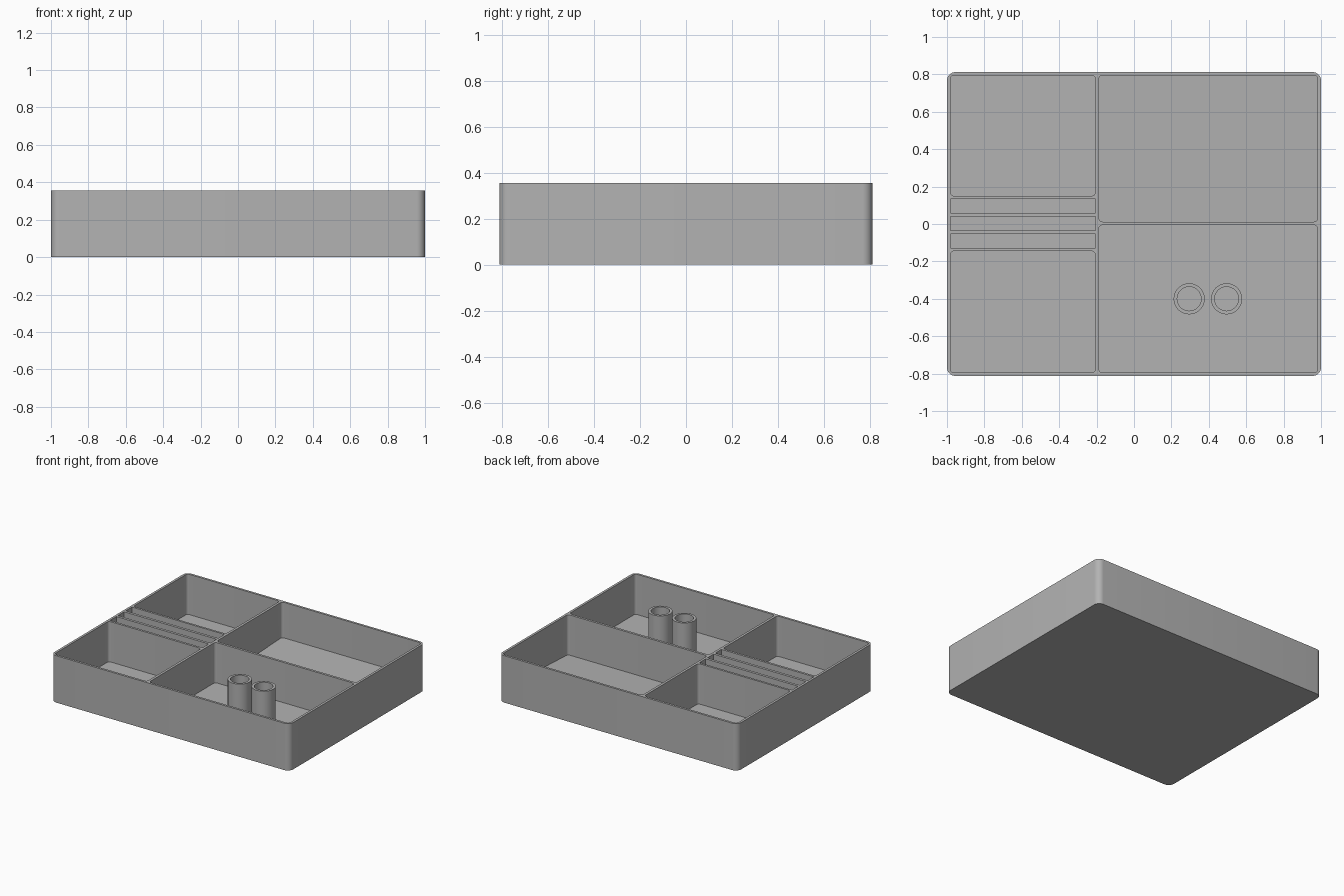
import bpy, bmesh, math

HEIGHT = 0.355
FLOOR = 0.05

cube = bpy.data.objects.get("Cube")
if cube:
    bpy.data.objects.remove(cube, do_unlink=True)

grey = bpy.data.materials.new("plain_grey")
grey.use_nodes = True
grey.diffuse_color = (0.45, 0.45, 0.45, 1)
grey.node_tree.nodes["Principled BSDF"].inputs["Base Color"].default_value = grey.diffuse_color


def outline(x0, x1, y0, y1, r, steps=8):
    """Rounded rectangle, counter-clockwise."""
    if r == 0:
        return [(x0, y0), (x1, y0), (x1, y1), (x0, y1)]
    centres = [(x1 - r, y1 - r), (x0 + r, y1 - r), (x0 + r, y0 + r), (x1 - r, y0 + r)]
    return [(cx + r * math.cos(a), cy + r * math.sin(a))
            for q, (cx, cy) in enumerate(centres)
            for a in [(q + i / steps) * math.pi / 2 for i in range(steps + 1)]]


def prism(bm, points, low, high):
    """Extruded outline; low gives the bottom height at each y."""
    bottom = [bm.verts.new((x, y, low(y))) for x, y in points]
    top = [bm.verts.new((x, y, high)) for x, y in points]
    bm.faces.new(bottom[::-1])
    bm.faces.new(top)
    n = len(points)
    for i in range(n):
        j = (i + 1) % n
        bm.faces.new((bottom[i], bottom[j], top[j], top[i]))


def make_object(name, bm):
    mesh = bpy.data.meshes.new(name)
    bm.to_mesh(mesh)
    bm.free()
    mesh.materials.append(grey)
    obj = bpy.data.objects.new(name, mesh)
    bpy.context.collection.objects.link(obj)
    return obj


def smooth(obj):
    bpy.ops.object.select_all(action="DESELECT")
    obj.select_set(True)
    bpy.context.view_layer.objects.active = obj
    bpy.ops.object.shade_smooth_by_angle(angle=math.radians(30))


def flat(y):
    return FLOOR


def sloped(y):
    return FLOOR + 0.045 * y


# Solid block with rounded upright corners
bm = bmesh.new()
prism(bm, outline(-1, 1, -0.812, 0.812, 0.045), lambda y: 0, HEIGHT)
tray = make_object("tray", bm)

# Compartments and narrow slots to hollow out
bm = bmesh.new()
compartments = [
    (-0.982, -0.207, 0.15, 0.795, flat),
    (-0.982, -0.207, -0.795, -0.145, flat),
    (-0.188, 0.982, -0.795, -0.006, flat),
    (-0.188, 0.982, 0.012, 0.795, sloped),
]
for x0, x1, y0, y1, floor in compartments:
    prism(bm, outline(x0, x1, y0, y1, 0.02), floor, HEIGHT + 0.1)
for i in range(3):
    y = 0.003 + (i - 1) * 0.094
    prism(bm, outline(-0.982, -0.207, y - 0.037, y + 0.037, 0), flat, HEIGHT + 0.1)
cutter = make_object("compartment_cutter", bm)
cutter.hide_render = True

cut = tray.modifiers.new("compartments", "BOOLEAN")
cut.operation = "DIFFERENCE"
cut.solver = "EXACT"
cut.object = cutter
bpy.context.view_layer.objects.active = tray
bpy.ops.object.modifier_apply(modifier=cut.name)
bpy.data.objects.remove(cutter, do_unlink=True)
smooth(tray)

# Pair of open tubes standing in the front compartment
for side, x in (("right", 0.295), ("left", 0.495)):
    bm = bmesh.new()
    profile = [(0.083, FLOOR), (0.083, HEIGHT), (0.064, HEIGHT), (0.064, FLOOR)]
    verts = [bm.verts.new((x + r, -0.4, z)) for r, z in profile]
    edges = [bm.edges.new(pair) for pair in zip(verts, verts[1:])]
    bmesh.ops.spin(bm, geom=verts + edges, cent=(x, -0.4, 0), axis=(0, 0, 1),
                   angle=math.tau, steps=48, use_merge=True)
    bmesh.ops.remove_doubles(bm, verts=bm.verts, dist=0.0005)
    bmesh.ops.recalc_face_normals(bm, faces=bm.faces)
    smooth(make_object(side + "_tube", bm))
